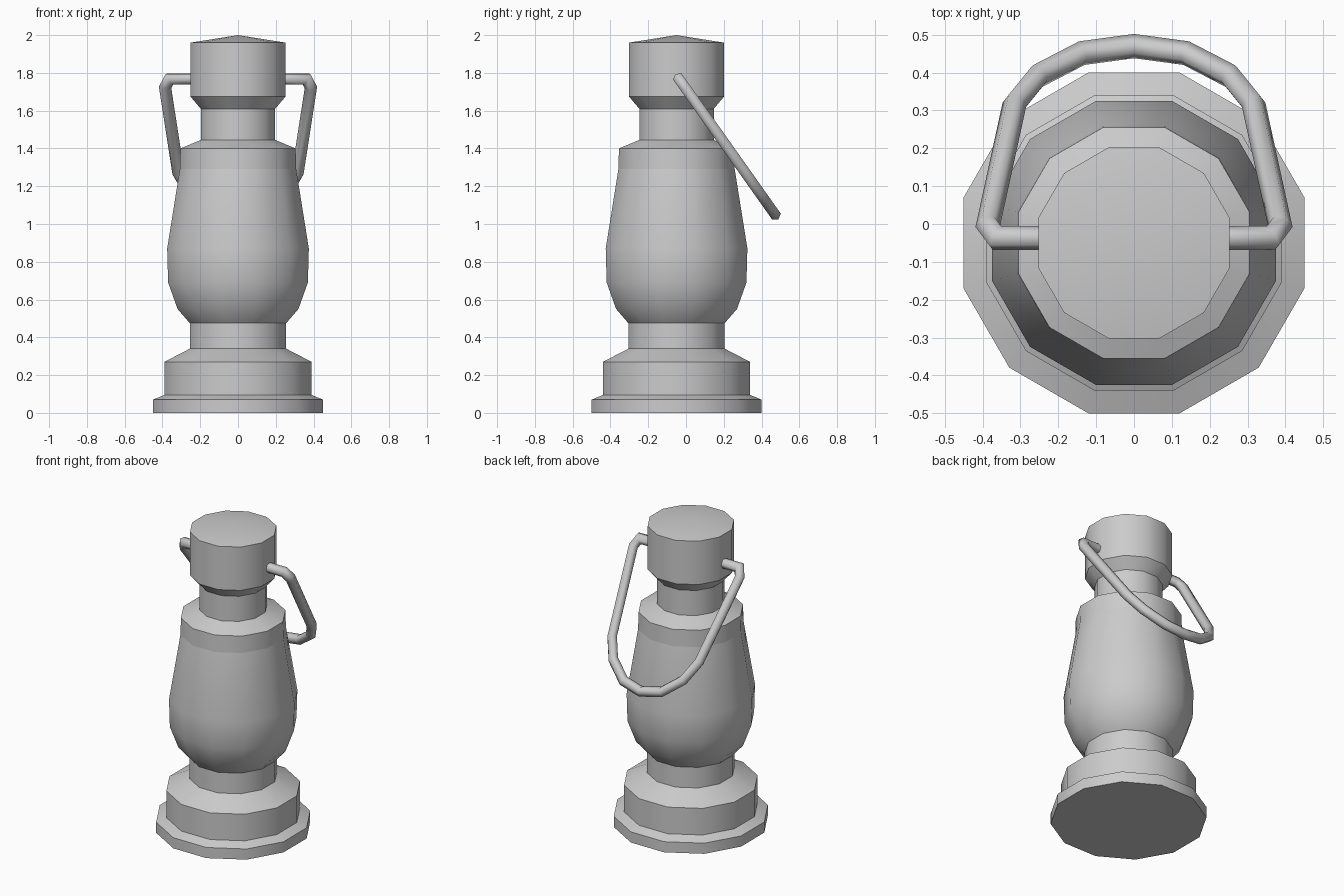
import bpy, bmesh, math
from mathutils import Vector

if "Cube" in bpy.data.objects:
    bpy.data.objects.remove(bpy.data.objects["Cube"])

SIDES = 12
AXIS_Y = -0.05


def finish(name, bm, angle):
    bmesh.ops.recalc_face_normals(bm, faces=bm.faces)
    me = bpy.data.meshes.new(name)
    bm.to_mesh(me)
    bm.free()
    ob = bpy.data.objects.new(name, me)
    bpy.context.collection.objects.link(ob)
    bpy.ops.object.select_all(action='DESELECT')
    ob.select_set(True)
    bpy.context.view_layer.objects.active = ob
    bpy.ops.object.shade_smooth_by_angle(angle=math.radians(angle))
    return ob


def bridge(bm, rings):
    for a, b in zip(rings, rings[1:]):
        n = len(a)
        for i in range(n):
            bm.faces.new((a[i], a[(i + 1) % n], b[(i + 1) % n], b[i]))


def lathe(name, profile, bottom=False, apex=None):
    """Twelve-sided turned part; profile is (flat-to-axis distance, z)."""
    bm = bmesh.new()
    rings = []
    for apothem, z in profile:
        r = apothem / math.cos(math.pi / SIDES)
        rings.append([bm.verts.new((r * math.cos((i + .5) * math.tau / SIDES),
                                    AXIS_Y + r * math.sin((i + .5) * math.tau / SIDES), z))
                      for i in range(SIDES)])
    bridge(bm, rings)
    if bottom:
        bm.faces.new(rings[0][::-1])
    if apex:
        tip = bm.verts.new((0, AXIS_Y, apex))
        for i in range(SIDES):
            bm.faces.new((rings[-1][i], rings[-1][(i + 1) % SIDES], tip))
    return finish(name, bm, 31)


# Stepped base with neck ring under the globe
lathe("base", [(.45, 0), (.45, .07), (.39, .095), (.39, .27), (.255, .34), (.255, .475)],
      bottom=True)

# Bulging globe
lathe("globe", [(.255, .475), (.32, .55), (.37, .69), (.375, .87), (.308, 1.29)])

# Collar, shoulder and chimney neck
lathe("collar", [(.308, 1.29), (.305, 1.40), (.197, 1.445), (.197, 1.61)])

# Flared cap with a shallow conical top
lathe("cap", [(.197, 1.61), (.252, 1.675), (.252, 1.96)], apex=2.0)

# Bail handle: six-sided tube mitred along a path in a tilted plane
start, end = Vector((0, -.037, 1.768)), Vector((0, .47, 1.052))
down = (end - start).normalized()
normal = Vector((1, 0, 0)).cross(down)
length = (end - start).length
half = [(.22, 0), (.362, 0), (.386, .055), (.316, .61), (.255, .74), (.138, .845)]
path = half + [(0, length)] + [(-x, d) for x, d in reversed(half)]
path = [Vector(p) for p in path]

bm = bmesh.new()
rings = []
for i, p in enumerate(path):
    d_in = (p - path[max(i - 1, 0)]).normalized() if i else (path[1] - p).normalized()
    d_out = (path[i + 1] - p).normalized() if i < len(path) - 1 else d_in
    tangent = (d_in + d_out).normalized()
    side = Vector((-tangent.y, tangent.x)) / max(tangent.dot(d_in), .5)
    ring = []
    for k in range(6):
        a = k * math.tau / 6
        q = p + side * (.032 * math.cos(a))
        ring.append(bm.verts.new(start + Vector((q.x, 0, 0)) + down * q.y
                                 + normal * (.032 * math.sin(a))))
    rings.append(ring)
bridge(bm, rings)
bm.faces.new(rings[0])
bm.faces.new(rings[-1])
finish("bail_handle", bm, 65)
